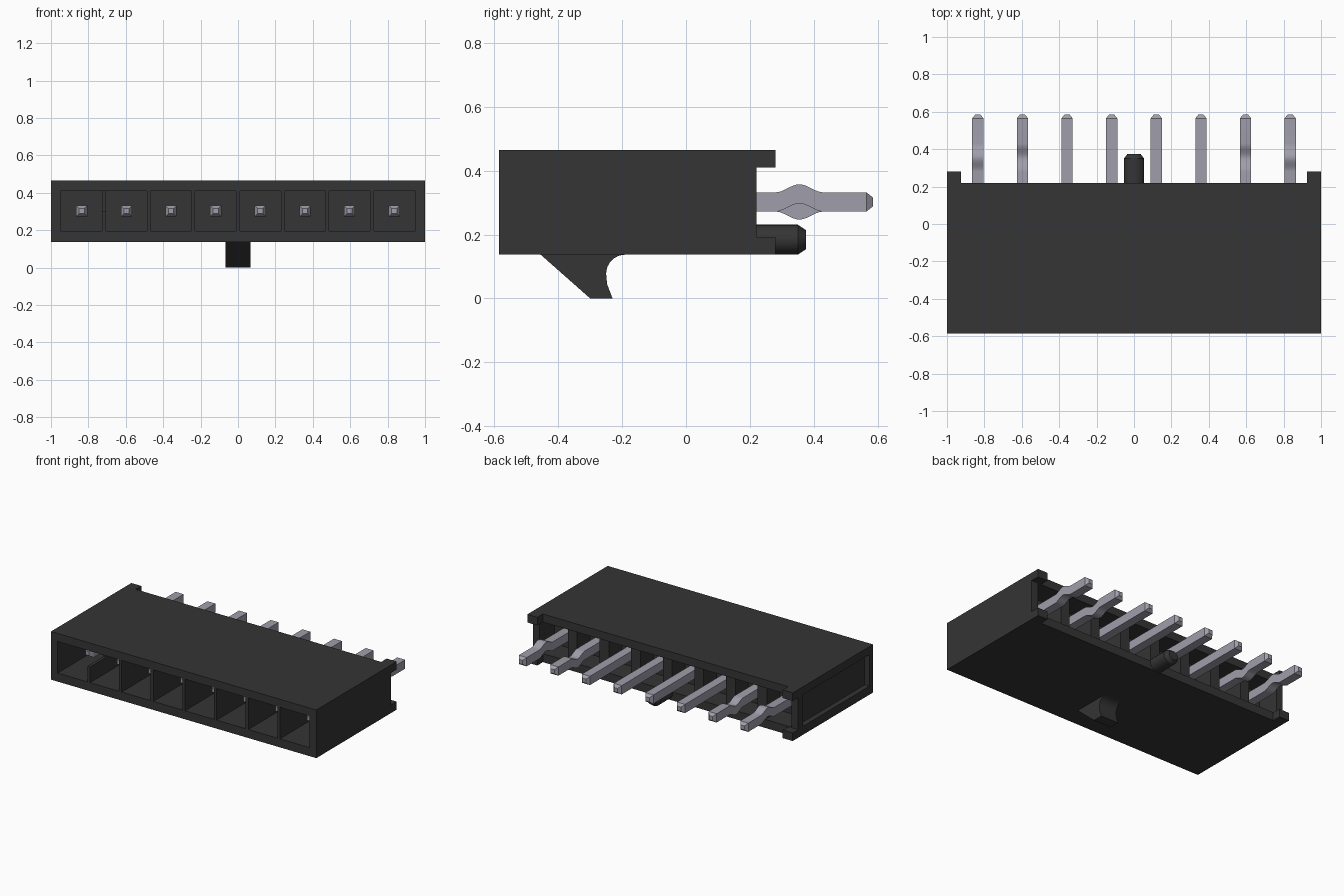
import bpy, bmesh, math

cube = bpy.data.objects.get("Cube")
if cube:
    bpy.data.objects.remove(cube, do_unlink=True)


def material(name, rgb):
    m = bpy.data.materials.new(name)
    m.use_nodes = True
    m.diffuse_color = (*rgb, 1)
    m.node_tree.nodes["Principled BSDF"].inputs["Base Color"].default_value = (*rgb, 1)
    return m


BLACK = material("black plastic", (0.035, 0.035, 0.035))
METAL = material("pin metal", (0.35, 0.34, 0.40))


def finish(name, bm, mat):
    bmesh.ops.recalc_face_normals(bm, faces=bm.faces)
    mesh = bpy.data.meshes.new(name)
    bm.to_mesh(mesh)
    bm.free()
    mesh.materials.append(mat)
    ob = bpy.data.objects.new(name, mesh)
    bpy.context.collection.objects.link(ob)
    return ob


def box(name, x, y, z):
    bm = bmesh.new()
    bmesh.ops.create_cube(bm, size=1)
    for v in bm.verts:
        for i, (lo, hi) in enumerate((x, y, z)):
            v.co[i] = hi if v.co[i] > 0 else lo
    return finish(name, bm, BLACK)


def loft(name, rings, mat):
    """Skin a list of equal-length point rings and cap both ends."""
    bm = bmesh.new()
    loops = [[bm.verts.new(p) for p in ring] for ring in rings]
    n = len(loops[0])
    for a, b in zip(loops, loops[1:]):
        for i in range(n):
            j = (i + 1) % n
            bm.faces.new((a[i], a[j], b[j], b[i]))
    bm.faces.new(loops[0])
    bm.faces.new(loops[-1])
    return finish(name, bm, mat)


def smooth(ob):
    bpy.ops.object.select_all(action='DESELECT')
    ob.select_set(True)
    bpy.context.view_layer.objects.active = ob
    bpy.ops.object.shade_smooth_by_angle(angle=math.radians(30))


FRONT, BACK = -0.585, 0.22
BOTTOM, FLOOR, CEILING, TOP = 0.137, 0.195, 0.41, 0.465
PITCH, WALL = 0.2386, 0.95
WALL_FRONT, WALL_BACK = -0.02, 0.06     # bulkhead holding the pins
PIN_Z = 0.302

# Housing shell
box("housing_floor", (-WALL, WALL), (FRONT, BACK), (BOTTOM, FLOOR))
box("housing_roof", (-WALL, WALL), (FRONT, BACK), (CEILING, TOP))
box("pin_bulkhead", (-WALL, WALL), (WALL_FRONT, WALL_BACK), (FLOOR, CEILING))
box("left_side_wall", (WALL, 1), (FRONT, BACK), (BOTTOM, TOP))

# Right side wall, with a shallow recess in its outer face
box("right_wall_panel", (-0.965, -WALL), (FRONT, BACK), (FLOOR, CEILING))
box("right_wall_lower_rim", (-1, -WALL), (FRONT, BACK), (BOTTOM, FLOOR))
box("right_wall_upper_rim", (-1, -WALL), (FRONT, BACK), (CEILING, TOP))
box("right_wall_front_rim", (-1, -0.965), (FRONT, -0.545), (FLOOR, CEILING))
box("right_wall_back_rim", (-1, -0.965), (0.17, BACK), (FLOOR, CEILING))

# Corner ears at the back
for side, s in (("left", 1), ("right", -1)):
    xs = sorted((0.925 * s, s))
    box(side + "_upper_ear", xs, (BACK, 0.28), (CEILING, TOP))
    box(side + "_lower_ear", xs, (BACK, 0.28), (BOTTOM, 0.192))

# Dividers between the sockets and posts between the pins
for i in range(7):
    x = (i - 3) * PITCH
    dx = (x - 0.01, x + 0.01)
    if i == 0:      # keying notch in the first divider
        box("notched_divider_front", dx, (FRONT, -0.41), (FLOOR, PIN_Z))
        box("notched_divider_back", dx, (-0.41, WALL_FRONT), (FLOOR, CEILING))
    else:
        box("socket_divider", dx, (FRONT, WALL_FRONT), (FLOOR, CEILING))
    box("back_post", (x - 0.035, x + 0.035), (WALL_BACK, 0.2), (FLOOR, CEILING))


# Square pins: outer pair bows up, next pair bows down, the rest are straight
def pin(x, bow):
    steps = 16
    stations = [(-0.43, 0.014, 0), (-0.405, 0.03, 0)]
    for k in range(steps + 1):
        t = k / steps
        rise = bow * (1 - math.cos(2 * math.pi * t)) / 2
        stations.append((0.28 + 0.15 * t, 0.03, rise))
    stations += [(0.565, 0.03, 0), (0.585, 0.014, 0)]
    corners = ((-1, -1), (1, -1), (1, 1), (-1, 1))
    rings = [[(x + h * a, y, PIN_Z + dz + h * b) for a, b in corners]
             for y, h, dz in stations]
    smooth(loft("pin", rings, METAL))


for i in range(8):
    bow = {0: 0.025, 7: 0.025, 1: -0.025, 6: -0.025}.get(i, 0)
    pin((i - 3.5) * PITCH, bow)


# Locating peg: round rod along y with a chamfered tip
def circle(y, r, n=24):
    return [(1.15 * r * math.cos(2 * math.pi * k / n), y,
             0.184 + r * math.sin(2 * math.pi * k / n)) for k in range(n)]


smooth(loft("locating_peg", [circle(0.1, 0.047), circle(0.35, 0.047),
                             circle(0.375, 0.03)], BLACK))

# Latch hook under the housing: ramp in front, concave curve behind
outline = [(-0.455, BOTTOM), (-0.30, 0), (-0.23, 0), (-0.247, 0.045)]
for k in range(9):
    a = math.radians(180 - 90 * k / 8)
    outline.append((-0.19 + 0.06 * math.cos(a), 0.077 + 0.06 * math.sin(a)))
smooth(loft("latch_hook", [[(x, y, z) for y, z in outline]
                           for x in (-0.067, 0.067)], BLACK))
